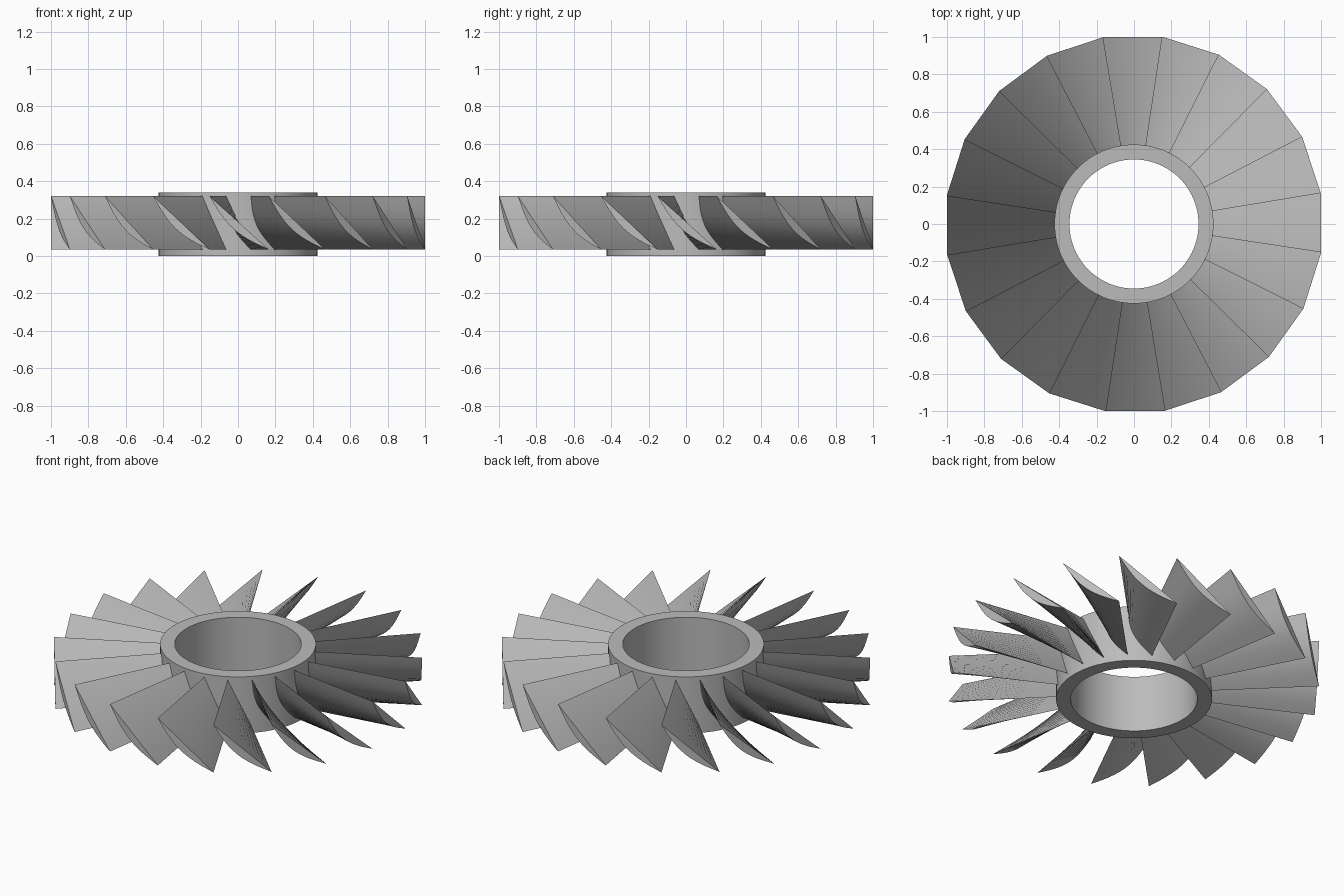
import bpy, bmesh, math
from mathutils import Vector

cube = bpy.data.objects.get("Cube")
if cube:
    bpy.data.objects.remove(cube, do_unlink=True)

metal = bpy.data.materials.new("grey metal")
metal.use_nodes = True
grey = (0.5, 0.5, 0.5, 1)
metal.diffuse_color = grey
metal.node_tree.nodes["Principled BSDF"].inputs["Base Color"].default_value = grey

BLADES = 20
STEP = 2 * math.pi / BLADES
START = math.radians(9.4)
LOW, HIGH = 0.035, 0.32


def finish(bm, name):
    bmesh.ops.recalc_face_normals(bm, faces=bm.faces)
    mesh = bpy.data.meshes.new(name)
    bm.to_mesh(mesh)
    bm.free()
    mesh.materials.append(metal)
    obj = bpy.data.objects.new(name, mesh)
    bpy.context.collection.objects.link(obj)
    bpy.ops.object.select_all(action="DESELECT")
    obj.select_set(True)
    bpy.context.view_layer.objects.active = obj
    bpy.ops.object.shade_smooth_by_angle(angle=math.radians(30))
    return obj


# Hub: a rectangular section swept round the axis
def make_hub(inner, outer, height, sides=96):
    bm = bmesh.new()
    section = [(inner, 0), (outer, 0), (outer, height), (inner, height)]
    rings = []
    for i in range(sides):
        a = 2 * math.pi * i / sides
        rings.append([bm.verts.new((r * math.cos(a), r * math.sin(a), z)) for r, z in section])
    for i in range(sides):
        one, two = rings[i], rings[(i + 1) % sides]
        for j in range(4):
            k = (j + 1) % 4
            bm.faces.new((one[j], two[j], two[k], one[k]))
    finish(bm, "hub")


# Blade section: flat upper side, bulging lower side, pitched over one step
def blade_section(radius, angle, bulge, cuts=12):
    def corner(a, z):
        return Vector((radius * math.cos(a), radius * math.sin(a), z))
    top, bottom = corner(angle, HIGH), corner(angle + STEP, LOW)
    mid = angle + STEP / 2
    outward = Vector((math.cos(mid), math.sin(mid), 0))
    down = (bottom - top).cross(outward).normalized()
    if down.z > 0:
        down.negate()
    upper = [top.lerp(bottom, i / cuts) for i in range(cuts + 1)]
    lower = [top.lerp(bottom, i / cuts) + down * bulge * math.sin(math.pi * i / cuts)
             for i in range(cuts - 1, 0, -1)]
    return upper + lower


def make_blade(index):
    bm = bmesh.new()
    angle = START + STEP * index
    root = [bm.verts.new(p) for p in blade_section(0.41, angle, 0.037)]
    tip = [bm.verts.new(p) for p in blade_section(1.0125, angle, 0.045)]
    for i in range(len(root)):
        j = (i + 1) % len(root)
        bm.faces.new((root[i], root[j], tip[j], tip[i]))
    bm.faces.new(root)
    bm.faces.new(tip)
    finish(bm, "blade_%02d" % (index + 1))


make_hub(0.345, 0.425, 0.34)
for n in range(BLADES):
    make_blade(n)
